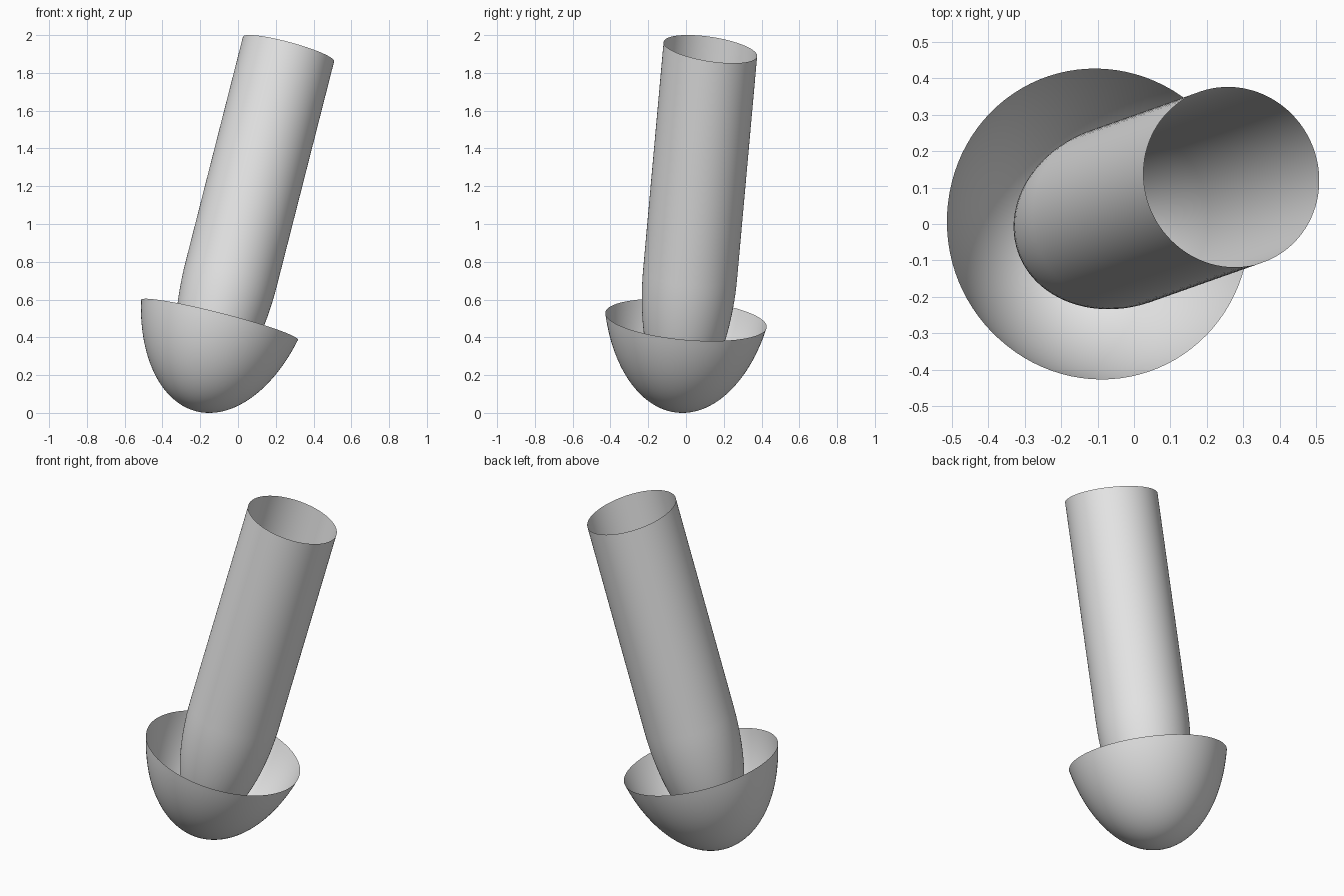
import bpy, bmesh, math
from mathutils import Vector

if "Cube" in bpy.data.objects:
    bpy.data.objects.remove(bpy.data.objects["Cube"])

SEGS = 96
AXIS = Vector((0.255, 0.09, 1)).normalized()      # shared tilted axis
ORIGIN = Vector((-0.098, 0.0, 0.4925))            # centre of the cup rim
ROT = Vector((0, 0, 1)).rotation_difference(AXIS).to_matrix()

grey = bpy.data.materials.new("light_grey")
grey.diffuse_color = (0.8, 0.8, 0.8, 1)
grey.use_nodes = True
grey.node_tree.nodes["Principled BSDF"].inputs["Base Color"].default_value = grey.diffuse_color


def revolve(name, tip, profile, end_plane=None):
    """Open shell of revolution: tip height, then (radius, height) rings."""
    bm = bmesh.new()
    apex = bm.verts.new(ORIGIN + AXIS * tip)
    rings = []
    for r, h in profile:
        ring = []
        for i in range(SEGS):
            a = 2 * math.pi * i / SEGS
            p = ROT @ Vector((r * math.cos(a), r * math.sin(a), h))
            ring.append(bm.verts.new(ORIGIN + p))
        rings.append(ring)
    # slide the last ring along the axis onto a slanted cutting plane
    if end_plane:
        point, normal = end_plane
        for v in rings[-1]:
            v.co += AXIS * ((point - v.co).dot(normal) / AXIS.dot(normal))
    for i in range(SEGS):
        j = (i + 1) % SEGS
        bm.faces.new((apex, rings[0][j], rings[0][i]))
        for lo, hi in zip(rings, rings[1:]):
            bm.faces.new((lo[i], lo[j], hi[j], hi[i]))
    for f in bm.faces:
        f.smooth = True
    me = bpy.data.meshes.new(name)
    bm.to_mesh(me)
    bm.free()
    me.materials.append(grey)
    ob = bpy.data.objects.new(name, me)
    bpy.context.collection.objects.link(ob)
    return ob


def ellipse(a, b, centre, t_end, n):
    """Lower elliptic arc from just above its tip up to angle t_end."""
    return [(a * math.sin(t_end * k / n), centre - b * math.cos(t_end * k / n))
            for k in range(1, n + 1)]


# outer cup: truncated ellipsoid bowl with its rim at height 0
A, B, C = 0.4564, 0.7607, 0.2605
revolve("outer_cup", C - B, ellipse(A, B, C, math.acos(C / B), 28))

# inner tube: rounded closed tip, straight wall, slanted open end
R, TIP, START = 0.25, 0.68, 0.25
tube = ellipse(R, TIP, START, math.pi / 2, 24)
tube += [(R, 0.65), (R, 1.05), (R, 1.48)]
revolve("inner_tube", START - TIP, tube,
        (Vector((0.267, 0.13, 1.926)), Vector((0.27, 0.155, 1)).normalized()))
